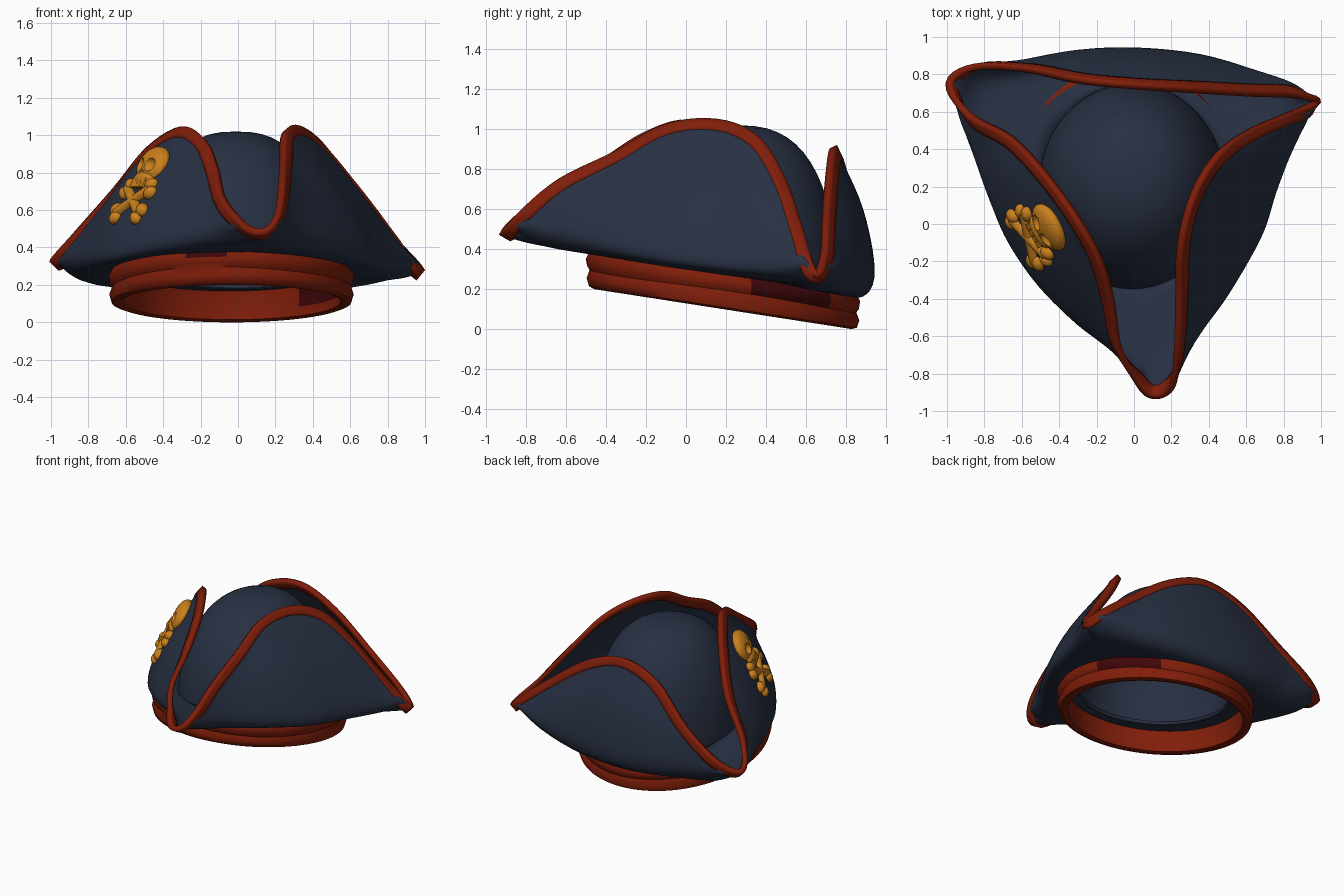
import bpy, bmesh, math
from mathutils import Vector, Matrix
from mathutils.bvhtree import BVHTree

if "Cube" in bpy.data.objects:
    bpy.data.objects.remove(bpy.data.objects["Cube"])


def material(name, rgb):
    m = bpy.data.materials.new(name)
    m.diffuse_color = (*rgb, 1)
    m.use_nodes = True
    m.node_tree.nodes["Principled BSDF"].inputs["Base Color"].default_value = m.diffuse_color
    return m


NAVY = material("navy felt", (0.021, 0.030, 0.056))
RED = material("rust red trim", (0.22, 0.013, 0.003))
MAROON = material("dark maroon", (0.05, 0.002, 0.003))
GOLD = material("gold", (0.60, 0.22, 0.012))


def make_object(name, bm, mats, angle=50):
    bmesh.ops.recalc_face_normals(bm, faces=bm.faces)
    me = bpy.data.meshes.new(name)
    bm.to_mesh(me)
    ob = bpy.data.objects.new(name, me)
    bpy.context.collection.objects.link(ob)
    for m in mats:
        me.materials.append(m)
    bpy.context.view_layer.objects.active = ob
    bpy.ops.object.select_all(action='DESELECT')
    ob.select_set(True)
    bpy.ops.object.shade_smooth_by_angle(angle=math.radians(angle))
    return ob


def loft(columns, close_rows=False):
    """Skin a closed loop of columns of points."""
    bm = bmesh.new()
    vs = [[bm.verts.new(p) for p in c] for c in columns]
    n, k = len(vs), len(vs[0])
    for i in range(n):
        a, b = vs[i], vs[(i + 1) % n]
        for j in range(k if close_rows else k - 1):
            j2 = (j + 1) % k
            bm.faces.new((a[j], b[j], b[j2], a[j2]))
    return bm


def catmull(p0, p1, p2, p3, t):
    return (p1 * 2 + (p2 - p0) * t + (p0 * 2 - p1 * 5 + p2 * 4 - p3) * t * t
            + (p1 * 3 - p0 - p2 * 3 + p3) * t ** 3) * 0.5


# Brim outline, from the front tip towards +x: fold x, fold y, rim x, rim y, rim z
OUTLINE = [
    (.08, -.87, .075, -.91, .49), (.15, -.87, .16, -.91, .495), (.21, -.82, .215, -.83, .58),
    (.32, -.62, .235, -.63, .74), (.50, -.37, .24, -.36, .87),
    (.67, -.07, .25, -.10, 1.01), (.75, .17, .32, .16, 1.035),
    (.82, .35, .44, .36, .95), (.88, .48, .60, .49, .74),
    (.92, .56, .80, .58, .48), (.94, .63, .98, .65, .28),
    (.86, .73, .87, .69, .37), (.66, .81, .62, .70, .57),
    (.35, .90, .30, .72, .80), (0, .935, 0, .74, .905),
    (-.32, .92, -.30, .77, .82), (-.62, .86, -.58, .83, .58),
    (-.86, .83, -.85, .84, .40), (-.94, .74, -.99, .75, .33),
    (-.92, .57, -.88, .58, .45), (-.85, .37, -.66, .46, .70),
    (-.76, .12, -.48, .27, .92), (-.66, -.10, -.30, .02, 1.03),
    (-.50, -.33, -.18, -.20, .97), (-.30, -.53, -.12, -.42, .83),
    (-.10, -.68, -.085, -.66, .67), (.01, -.80, .00, -.81, .55)]
CX, CY, RX, RY = -0.01, 0.20, 0.50, 0.55


def base_z(y):
    return 0.31 - 0.16 * y


def profile(row):
    """Crown base -> fold -> rim, as a dense polyline."""
    fx, fy, rx, ry, rz = row
    a = math.atan2((fy - CY) / RY, (fx - CX) / RX)
    ix, iy = CX + (RX - .01) * math.cos(a), CY + (RY - .01) * math.sin(a)
    inner = Vector((ix, iy, base_z(iy)))
    rim = Vector((rx, ry, rz))
    fz = base_z(fy) + 0.06 + 0.15 * max(0, abs(fx) - 0.65) + 0.3 * max(0, fy - 0.7)
    fold = Vector((fx, fy, min(fz, rz - 0.02)))
    lx, ly = ix + (fx - ix) * 0.72, iy + (fy - iy) * 0.72
    low = Vector((lx, ly, base_z(ly) + 0.1 * max(0, abs(lx) - 0.6)))
    out = Vector((fx - ix, fy - iy, 0)).normalized()
    mid = (fold + rim) / 2 + out * 0.06 * (rim - fold).length
    pts = [inner * 2 - low, inner, low, fold, mid, rim, rim * 2 - mid]
    line = [catmull(*pts[s:s + 4], t / 5) for s in range(4) for t in range(5)]
    return line + [rim]


def solidify(ob, thickness):
    m = ob.modifiers.new("thickness", 'SOLIDIFY')
    m.thickness, m.offset = thickness, 0


rows = [Vector(r) for r in OUTLINE]
N = len(rows)
profiles = [profile(catmull(*[rows[(i + k) % N] for k in (-1, 0, 1, 2)], t / 5))
            for i in range(N) for t in range(5)]

# Turned-up brim
bm = loft(profiles)
surface = BVHTree.FromBMesh(bm)
solidify(make_object("brim", bm, [NAVY]), 0.018)

# Red edging of even width, square to the rim
M = len(profiles)
inwards = []
for i, p in enumerate(profiles):
    along = (profiles[(i + 1) % M][-1] - profiles[i - 1][-1]).normalized()
    d = p[-4] - p[-1]
    inwards.append((d - along * d.dot(along)).normalized())
columns = []
for i, p in enumerate(profiles):
    d = sum((inwards[(i + k) % M] for k in (-2, -1, 0, 1, 2)), Vector()).normalized()
    columns.append([p[-1] + d * w for w in (-0.008, 0.015, 0.035, 0.058)])
solidify(make_object("brim_trim", loft(columns), [RED]), 0.036)

# Domed crown rising from the tilted brim
columns = []
for i in range(64):
    a = 2 * math.pi * i / 64
    col = []
    for j in range(17):
        e = math.pi / 2 * j / 16
        r, h = max(math.cos(e), 0.001) ** 0.78, math.sin(e)
        y = CY + 0.05 * h + RY * r * math.sin(a)
        b = base_z(CY + RY * r * math.sin(a)) - 0.015
        col.append((CX + RX * r * math.cos(a), y, b + (1.02 - b) * h))
    columns.append(col)
bm = loft(columns)
bmesh.ops.remove_doubles(bm, verts=bm.verts, dist=0.006)
make_object("crown", bm, [NAVY], 80)

# Two-tier head band, tilted with the hat
BAND = [(-.07, .0), (-.04, -.010), (-.012, .0), (.0, .04), (-.015, .08),
        (-.002, .10), (.004, .135), (-.010, .165), (-.04, .175), (-.07, .165),
        (-.065, .12), (-.065, .05)]
columns = []
for i in range(90):
    a = 2 * math.pi * i / 90
    w = 0.006 * math.sin(3 * a + 1)
    col = []
    for d, h in BAND:
        x = -0.035 + (0.653 + d) * math.cos(a)
        y = 0.185 + (0.683 + d) * math.sin(a)
        col.append((x, y, 0.138 - 0.155 * y + h + (w if 0.07 < h < 0.11 else 0)))
    columns.append(col)
bm = loft(columns, True)
for f in bm.faces:  # maroon patches on the upper tier
    c = f.calc_center_median()
    a = math.degrees(math.atan2(c.y - 0.185, c.x + 0.035)) % 360
    h = c.z - 0.138 + 0.155 * c.y
    if (12 < a < 54 and h > 0.08) or (248 < a < 268 and h > 0.145):
        f.material_index = 1
make_object("head_band", bm, [RED, MAROON])

# Emblem frame on the front left panel: side, up, outward
side = Vector((0.47, -0.88, 0)).normalized()
up = Vector((0.41, 0.22, 0.88))
up = (up - side * up.dot(side)).normalized()
out = side.cross(up)
ORIGIN = Vector((-0.44, -0.01, 0.83))
FRAME = Matrix((side, up, out)).transposed().to_4x4()


def on_panel(s, u, lift=0.0):
    p = ORIGIN + side * s + up * u
    hit = surface.ray_cast(p + out * 0.3, -out)[0]
    return (hit or p) + out * lift


def place(bm, kind, pos, scale, turn=0.0):
    m = (Matrix.Translation(pos) @ FRAME @ Matrix.Rotation(turn, 4, 'Z')
         @ Matrix.Diagonal((*scale, 1)))
    if kind == "ball":
        bmesh.ops.create_uvsphere(bm, u_segments=24, v_segments=14, radius=1, matrix=m)
    else:
        bmesh.ops.create_cube(bm, size=2, matrix=m)


# Skull with cut eye sockets and nose
bm = bmesh.new()
place(bm, "ball", on_panel(0, 0.0, 0.008), (0.138, 0.112, 0.055))
skull = make_object("skull", bm, [GOLD])
bm = bmesh.new()
for s in (-1, 1):
    place(bm, "ball", on_panel(0.055 * s, -0.02, 0.062), (0.044, 0.040, 0.036), 0.3 * s)
place(bm, "ball", on_panel(0, -0.07, 0.048), (0.015, 0.022, 0.025))
cutter = make_object("socket_cutter", bm, [GOLD])
cutter.hide_render = True
cutter.hide_viewport = True
cut = skull.modifiers.new("sockets", 'BOOLEAN')
cut.operation, cut.object = 'DIFFERENCE', cutter

# Jaw and teeth
bm = bmesh.new()
place(bm, "ball", on_panel(0, -0.09, 0.01), (0.095, 0.045, 0.038))
for s in (-1.5, -0.5, 0.5, 1.5):
    place(bm, "box", on_panel(0.036 * s, -0.122, 0.012), (0.017, 0.028, 0.024))
make_object("jaw", bm, [GOLD])

# Crossed bones: a shaft with two knobs at each end
for name, s in (("bone_left", -1), ("bone_right", 1)):
    bm = bmesh.new()
    a, b = on_panel(-0.13 * s, -0.30, 0.012), on_panel(0.13 * s, -0.15, 0.012)
    turn = math.atan2(0.15, 0.26 * s)
    ray = (b - a).normalized()
    across = out.cross(ray).normalized()
    spin = Matrix((across, ray.cross(across), ray)).transposed().to_4x4()
    bmesh.ops.create_cone(bm, cap_ends=True, segments=12, radius1=0.031, radius2=0.031,
                          depth=(b - a).length, matrix=Matrix.Translation((a + b) / 2) @ spin)
    for end in (a, b):
        for k in (-1, 1):
            place(bm, "ball", end + across * 0.028 * k, (0.044, 0.036, 0.034), turn)
    make_object(name, bm, [GOLD])
